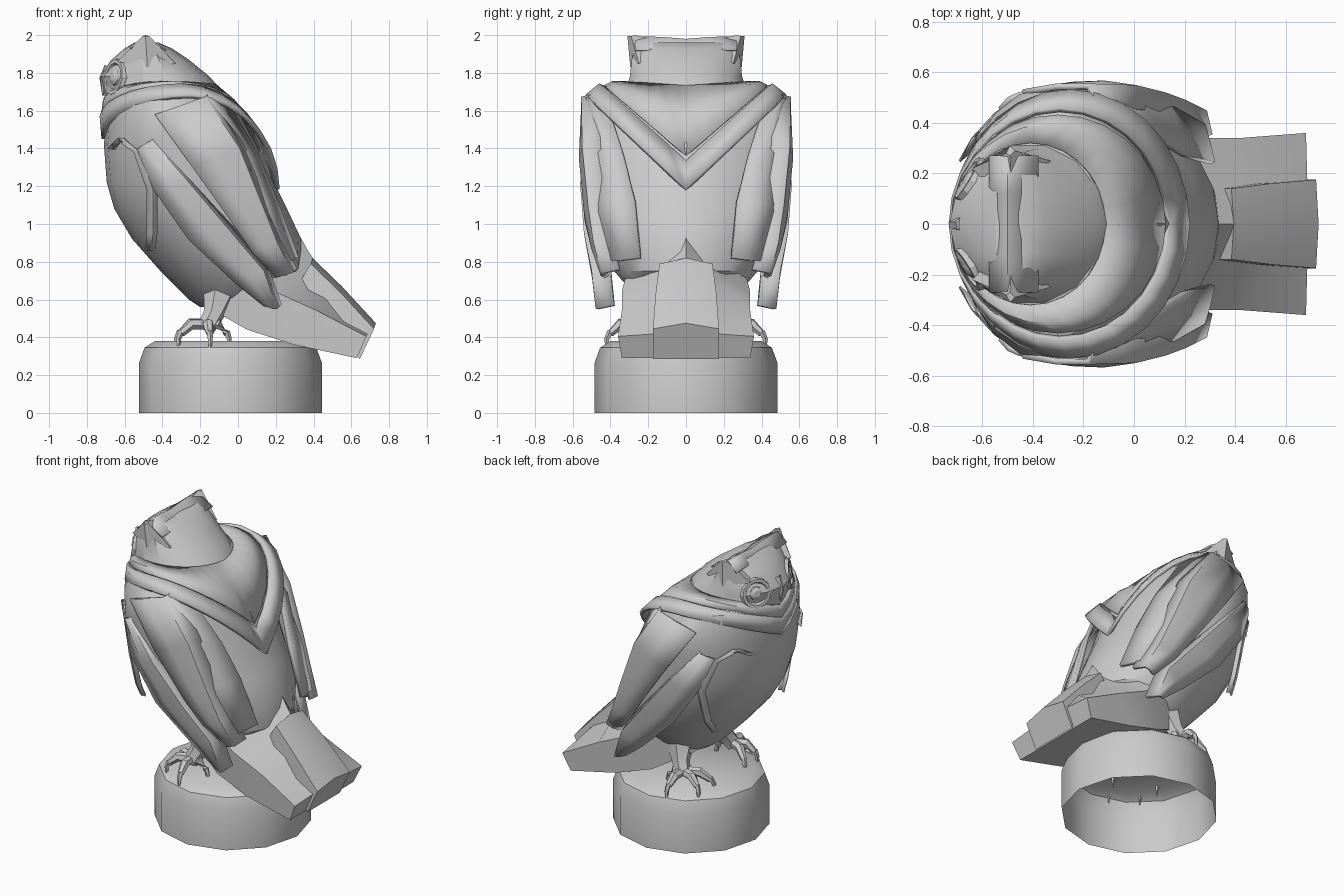
import bpy, bmesh, math
from mathutils import Vector


def finish(name, bm, solid=0, mirror=False, smooth=28):
    bmesh.ops.recalc_face_normals(bm, faces=bm.faces[:])
    me = bpy.data.meshes.new(name)
    bm.to_mesh(me)
    bm.free()
    ob = bpy.data.objects.new(name, me)
    bpy.context.collection.objects.link(ob)
    if solid:
        m = ob.modifiers.new("thickness", 'SOLIDIFY')
        m.thickness, m.offset = solid, 0
    if mirror:
        m = ob.modifiers.new("mirror", 'MIRROR')
        m.use_axis = (False, True, False)
        m.use_mirror_merge = False
    bpy.ops.object.select_all(action='DESELECT')
    ob.select_set(True)
    bpy.context.view_layer.objects.active = ob
    bpy.ops.object.shade_smooth_by_angle(angle=math.radians(smooth))
    return ob


def loft(name, rows, closed=True, caps=(True, True), **kw):
    """Bridge successive rows of points with quads."""
    bm = bmesh.new()
    vs = [[bm.verts.new(p) for p in r] for r in rows]
    n = len(rows[0])
    for a, b in zip(vs, vs[1:]):
        for i in range(n if closed else n - 1):
            j = (i + 1) % n
            bm.faces.new((a[i], a[j], b[j], b[i]))
    if closed:
        for flag, r in zip(caps, (vs[0], vs[-1])):
            if flag:
                bm.faces.new(r)
    return finish(name, bm, **kw)


def oval(z, x0, x1, hw, n=20):
    c, a = (x0 + x1) / 2, (x1 - x0) / 2
    return [(c + a * math.cos(2 * math.pi * i / n),
             hw * math.sin(2 * math.pi * i / n), z) for i in range(n)]


def rod(name, path, radii, n=6, **kw):
    """Tapered tube along a short path."""
    pts = [Vector(p) for p in path]
    rows = []
    for i, p in enumerate(pts):
        d = (pts[min(i + 1, len(pts) - 1)] - pts[max(i - 1, 0)]).normalized()
        u = d.orthogonal().normalized()
        v = d.cross(u)
        rows.append([p + radii[i] * (u * math.cos(k * 2 * math.pi / n) +
                                     v * math.sin(k * 2 * math.pi / n)) for k in range(n)])
    return loft(name, rows, **kw)


# pedestal: open-bottomed, chamfered drum
loft("pedestal", [oval(z, -0.04 - r, -0.04 + r, r, 12) for z, r in
                  ((0, 0.484), (0.265, 0.484), (0.345, 0.455), (0.38, 0.40))],
     caps=(False, True), smooth=35)

# body, leaning forward
loft("body", [oval(*s) for s in (
    (0.56, -0.20, 0.08, 0.18), (0.60, -0.26, 0.20, 0.25), (0.75, -0.41, 0.34, 0.38),
    (0.92, -0.56, 0.335, 0.46), (1.08, -0.655, 0.26, 0.50), (1.22, -0.695, 0.19, 0.52),
    (1.42, -0.71, 0.10, 0.54), (1.58, -0.695, 0.01, 0.54), (1.68, -0.68, -0.06, 0.48),
    (1.74, -0.67, -0.13, 0.34))])

# head, with the face sloping back to the brow
loft("head", [oval(*s, 14) for s in (
    (1.60, -0.69, -0.03, 0.36), (1.70, -0.71, -0.08, 0.33), (1.78, -0.73, -0.15, 0.305),
    (1.87, -0.67, -0.26, 0.295), (1.93, -0.60, -0.35, 0.28), (1.96, -0.55, -0.42, 0.25))])

# ear tufts: wedges rising from the sides of the head, and the brow between
loft("ear_tuft", [
    [(-0.64, 0.22, 1.86), (-0.48, 0.295, 1.83), (-0.33, 0.25, 1.85), (-0.48, 0.05, 1.95)],
    [(-0.505, 0.28, 1.995), (-0.49, 0.31, 1.995), (-0.47, 0.29, 1.995), (-0.49, 0.27, 2.0)]],
    mirror=True)
loft("brow", [[(-0.57, y, 1.93), (-0.50, y, z), (-0.38, y, 1.92)] for y, z in
              ((-0.27, 1.99), (-0.12, 1.985), (0, 1.975), (0.12, 1.985), (0.27, 1.99))],
     closed=False, solid=0.01)


# face discs, eyes and beak
def face_ring(name, profile):
    c = Vector((-0.64, 0.17, 1.775))
    n = Vector((-0.85, 0.5, 0.15)).normalized()
    u = n.cross(Vector((0, 0, 1))).normalized()
    v = n.cross(u)
    loft(name, [[c + n * h + r * (u * math.cos(k * math.pi / 6) +
                                  v * math.sin(k * math.pi / 6)) for k in range(12)]
                for h, r in profile], mirror=True)


face_ring("face_disc", ((-0.02, 0.105), (0.025, 0.095), (0.025, 0.075), (0.0, 0.06)))
face_ring("eye", ((0.0, 0.05), (0.02, 0.042), (0.032, 0.02)))
rod("beak", [(-0.68, 0, 1.83), (-0.71, 0, 1.77), (-0.715, 0, 1.68)],
    [0.03, 0.025, 0.004])


# shawl of neck feathers: pointed at the back, raised over the shoulders
def shawl_ring(cx, rx, ry, zback, zside, zfront, n=28):
    out = []
    for i in range(n):
        a = 2 * math.pi * i / n
        c, s = math.cos(a), abs(math.sin(a))
        z0 = zback if c > 0 else zfront
        out.append((cx + rx * c, ry * math.sin(a), z0 + (zside - z0) * s))
    return out


loft("shawl", [shawl_ring(-0.41, 0.30, 0.32, 1.73, 1.75, 1.65),
               shawl_ring(-0.35, 0.365, 0.39, 1.58, 1.75, 1.61),
               shawl_ring(-0.30, 0.42, 0.43, 1.36, 1.73, 1.56)],
     caps=(False, False), solid=0.012)
loft("shawl_border", [shawl_ring(-0.295, 0.425, 0.45, 1.33, 1.735, 1.57),
                      shawl_ring(-0.25, 0.46, 0.525, 1.18, 1.675, 1.45)],
     caps=(False, False), solid=0.025)


# wings: overlapping layers of long feathers, each with an inward trailing face
def feather(name, front, back, bulge=0.01, depth=0.09):
    rows = []
    for f, b in zip(front, back):
        mid = (Vector(f) + Vector(b)) / 2 + Vector((0, bulge, 0))
        row = [f, mid, b]
        if depth:
            row.append((b[0] + 0.02, b[1] - depth, b[2] + 0.02))
        rows.append(row)
    loft(name, rows, closed=False, solid=0.025, mirror=True)


feather("wing_front_feather",
        [(-0.53, 0.45, 1.40), (-0.44, 0.495, 1.18), (-0.26, 0.50, 0.92), (0.0, 0.46, 0.68), (0.14, 0.43, 0.57)],
        [(-0.46, 0.51, 1.44), (-0.26, 0.55, 1.21), (-0.04, 0.53, 0.95), (0.13, 0.49, 0.75), (0.20, 0.47, 0.55)])
feather("wing_middle_feather",
        [(-0.44, 0.52, 1.58), (-0.24, 0.55, 1.30), (-0.04, 0.525, 1.02), (0.08, 0.48, 0.85), (0.20, 0.42, 0.72)],
        [(-0.18, 0.545, 1.67), (0.0, 0.54, 1.40), (0.12, 0.51, 1.10), (0.20, 0.48, 0.90), (0.28, 0.44, 0.74)])
feather("wing_rear_feather",
        [(-0.18, 0.53, 1.67), (0.01, 0.50, 1.38), (0.13, 0.47, 1.10), (0.27, 0.39, 0.80)],
        [(-0.06, 0.42, 1.64), (0.10, 0.33, 1.36), (0.20, 0.27, 1.12), (0.31, 0.24, 0.82)], depth=0)

# curved breast edge running down in front of the wing
loft("breast_edge", [[(x - 0.03, y - 0.012, z), (x, y + 0.012, z), (x + 0.02, y, z)] for x, y, z in (
    (-0.66, 0.26, 1.40), (-0.61, 0.35, 1.45), (-0.52, 0.445, 1.38), (-0.45, 0.49, 1.18),
    (-0.45, 0.42, 0.95), (-0.46, 0.36, 0.86))], closed=False, solid=0.012, mirror=True)

# tail: ridged wedge growing out of the back, flat at the end
loft("tail", [
    [(xb, -wb, zb), (xs, -w, zs), (xt, 0, zt), (xs, w, zs), (xb, wb, zb)]
    for xb, zb, wb, xs, zs, w, xt, zt in (
        (-0.18, 0.57, 0.20, -0.05, 0.80, 0.30, 0.18, 1.20),
        (0.05, 0.44, 0.30, 0.20, 0.64, 0.34, 0.37, 0.86),
        (0.30, 0.36, 0.33, 0.42, 0.54, 0.34, 0.50, 0.66),
        (0.63, 0.29, 0.34, 0.68, 0.405, 0.36, 0.69, 0.43))], smooth=20)

# raised middle tail feathers
loft("middle_tail_feather", [
    [(x0, -w, z0), (x1, -w, z1), (x1 + 0.01, 0, z1 + 0.03), (x1, w, z1), (x0, w, z0)]
    for x0, z0, x1, z1, w in ((0.32, 0.68, 0.385, 0.79, 0.14),
                              (0.46, 0.53, 0.54, 0.64, 0.16),
                              (0.645, 0.285, 0.72, 0.445, 0.175))])

# legs, toes and claws
rod("leg", [(-0.10, 0.20, 0.62), (-0.13, 0.24, 0.52), (-0.17, 0.27, 0.45)],
    [0.09, 0.055, 0.05], mirror=True)
for x, y in ((-0.31, 0.18), (-0.30, 0.31), (-0.15, 0.40), (-0.06, 0.26)):
    dx, dy = x + 0.17, y - 0.27
    knee = (-0.17 + dx * 0.6, 0.27 + dy * 0.6, 0.47)
    rod("toe", [(-0.16, 0.26, 0.47), knee, (x, y, 0.42)], [0.03, 0.03, 0.02], mirror=True)
    rod("claw", [(x, y, 0.43), (x + dx * 0.12, y + dy * 0.15, 0.39), (x + dx * 0.08, y + dy * 0.15, 0.31)],
        [0.018, 0.014, 0.003], n=5, mirror=True)
